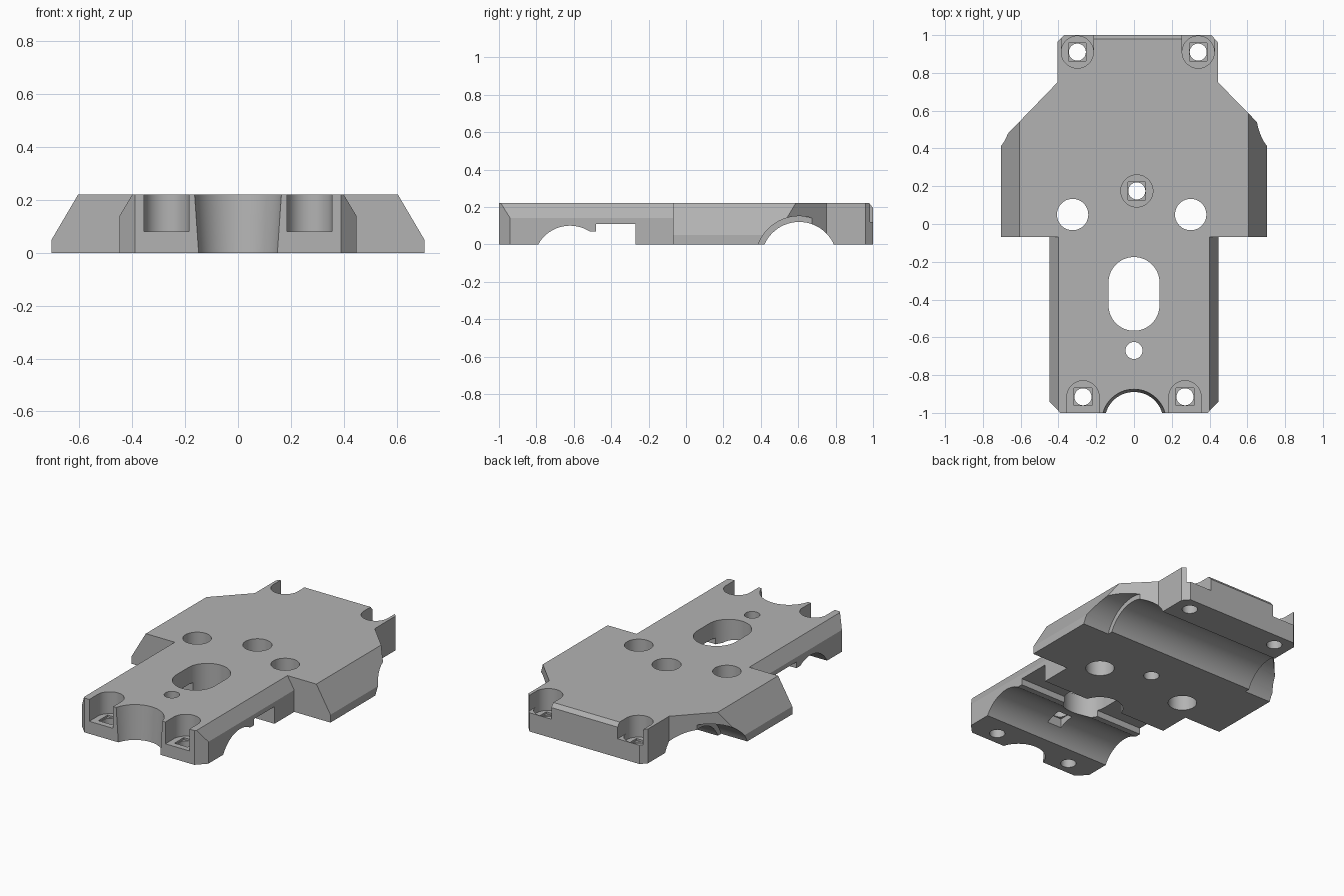
import bpy, bmesh
from math import radians
from mathutils import Matrix, Vector

if "Cube" in bpy.data.objects:
    bpy.data.objects.remove(bpy.data.objects["Cube"], do_unlink=True)

TOP = 0.22
FRONT_Y = -1.0

grey = bpy.data.materials.new("plain_grey")
grey.use_nodes = True
colour = (0.45, 0.45, 0.45, 1)
grey.diffuse_color = colour
grey.node_tree.nodes["Principled BSDF"].inputs["Base Color"].default_value = colour


def make_object(name, bm):
    bmesh.ops.recalc_face_normals(bm, faces=bm.faces[:])
    mesh = bpy.data.meshes.new(name)
    bm.to_mesh(mesh)
    bm.free()
    mesh.materials.append(grey)
    obj = bpy.data.objects.new(name, mesh)
    bpy.context.collection.objects.link(obj)
    return obj


def slab(name, outline, slopes):
    """Extrude a plan outline, then trim it with sloped planes (point, normal)."""
    bm = bmesh.new()
    base = bm.faces.new([bm.verts.new((x, y, 0)) for x, y in outline])
    extruded = bmesh.ops.extrude_face_region(bm, geom=[base])["geom"]
    tops = [v for v in extruded if isinstance(v, bmesh.types.BMVert)]
    bmesh.ops.translate(bm, verts=tops, vec=(0, 0, TOP))
    for point, normal in slopes:
        geom = bm.verts[:] + bm.edges[:] + bm.faces[:]
        cut = bmesh.ops.bisect_plane(bm, geom=geom, plane_co=point, plane_no=normal,
                                     clear_outer=True)["geom_cut"]
        edges = [e for e in cut if isinstance(e, bmesh.types.BMEdge)]
        bmesh.ops.holes_fill(bm, edges=edges)
    return make_object(name, bm)


def side_slopes(x_top, x_side, z_side):
    rise, run = TOP - z_side, x_side - x_top
    return [((s * x_top, 0, TOP), (s * rise, 0, run)) for s in (1, -1)]


def boolean(target, tool, operation):
    mod = target.modifiers.new(operation.lower(), "BOOLEAN")
    mod.operation, mod.object, mod.solver = operation, tool, "EXACT"
    bpy.context.view_layer.update()
    shaped = target.evaluated_get(bpy.context.evaluated_depsgraph_get())
    mesh = bpy.data.meshes.new_from_object(shaped)
    target.modifiers.clear()
    target.data = mesh
    bpy.data.objects.remove(tool, do_unlink=True)


def cut_box(x0, x1, y0, y1, z0, z1):
    bm = bmesh.new()
    size = Matrix.Diagonal((x1 - x0, y1 - y0, z1 - z0, 1))
    centre = Vector((x0 + x1, y0 + y1, z0 + z1)) / 2
    bmesh.ops.create_cube(bm, size=1, matrix=Matrix.Translation(centre) @ size)
    boolean(plate, make_object("box_cutter", bm), "DIFFERENCE")


def cut_round(centre, radius, length, along_x=False, top_radius=None):
    bm = bmesh.new()
    turn = Matrix.Rotation(radians(90 if along_x else 0), 4, "Y")
    bmesh.ops.create_cone(bm, cap_ends=True, segments=64, radius1=radius,
                          radius2=top_radius or radius, depth=length,
                          matrix=Matrix.Translation(centre) @ turn)
    boolean(plate, make_object("round_cutter", bm), "DIFFERENCE")


def bore(x, y, radius, floor=-0.1):
    cut_round((x, y, floor + 0.25), radius, 0.5)


def screw_seat(x, y):
    bore(x, y, 0.085, 0.08)
    cut_box(x - 0.047, x + 0.047, y - 0.047, y + 0.047, 0.068, 0.1)
    bore(x, y, 0.045)


# Wide rear body with sloped wings, and narrow front body
plate = slab("mounting_plate", [
    (-0.705, -0.07), (0.705, -0.07), (0.705, 0.46), (0.68, 0.51), (0.445, 0.75),
    (0.445, 0.96), (0.41, 1), (-0.37, 1), (-0.405, 0.965), (-0.405, 0.75),
    (-0.70, 0.445), (-0.705, 0.43)],
    side_slopes(0.605, 0.705, 0.05) + [((0, 0.98, TOP), (0, 1, 0.8))])
front = slab("front_body", [
    (-0.39, FRONT_Y), (0.39, FRONT_Y), (0.448, -0.94), (0.448, 0.1),
    (-0.448, 0.1), (-0.448, -0.94)], side_slopes(0.4, 0.448, 0.14))
boolean(plate, front, "UNION")

# Cross channels underneath, with wider ends on the rear one
cut_round((0, 0.605, -0.083), 0.203, 2, along_x=True)
for side in (1, -1):
    cut_round((side * 0.77, 0.605, -0.083), 0.234, 0.5, along_x=True)
cut_round((0, -0.62, -0.0945), 0.1945, 2, along_x=True)
cut_box(-1, 1, -0.53, -0.47, -0.1, 0.07)
cut_box(-1, 1, -0.48, -0.27, -0.1, 0.11)

# Oval opening
for y in (-0.31, -0.43):
    bore(0, y, 0.135)
cut_box(-0.135, 0.135, -0.43, -0.31, -0.1, 0.4)

# Small hole with a square pocket below, and two large holes
bore(0, -0.67, 0.045)
cut_box(-0.05, 0.05, -0.72, -0.62, 0, 0.13)
for x in (-0.325, 0.3):
    bore(x, 0.05, 0.083)

# Screw seats, those at the ends opening through the end walls
screw_seat(0.015, 0.175)
for x in (-0.27, 0.27):
    cut_box(x - 0.085, x + 0.085, -1.1, -0.915, 0.08, 0.4)
    screw_seat(x, -0.915)
for x in (-0.3, 0.34):
    cut_box(x - 0.085, x + 0.085, 0.91, 1.1, 0.12, 0.4)
    screw_seat(x, 0.91)

# Round notch in the front edge
cut_round((0, -1.045, 0.11), 0.155, 0.24, top_radius=0.171)

# Clean shading
bpy.context.view_layer.objects.active = plate
plate.select_set(True)
bpy.ops.object.shade_smooth_by_angle(angle=radians(25))
